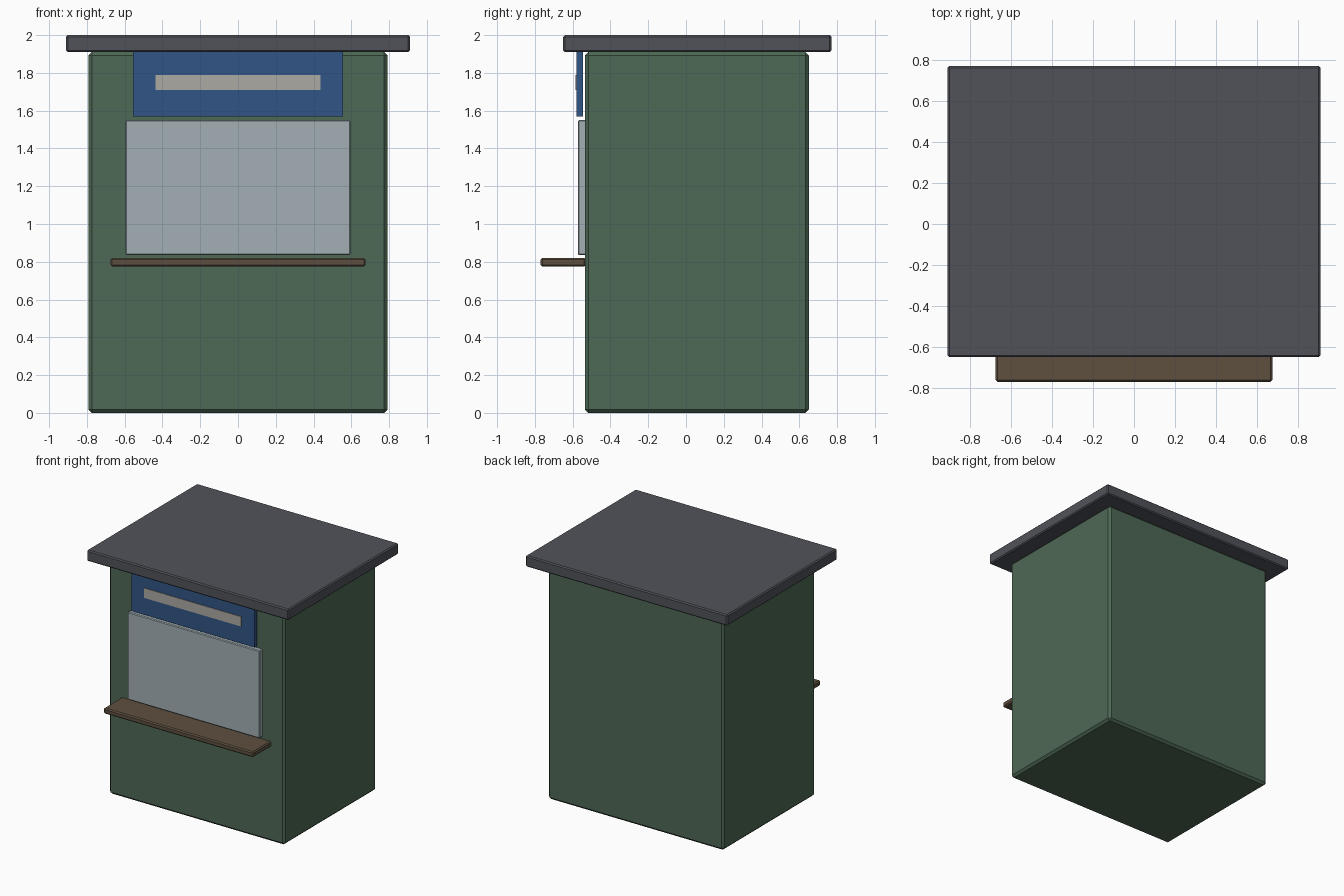
import bpy
import bmesh
from mathutils import Vector

if "Cube" in bpy.data.objects:
    bpy.data.objects.remove(bpy.data.objects["Cube"])


def material(name, rgb):
    m = bpy.data.materials.new(name)
    m.diffuse_color = (*rgb, 1)
    m.use_nodes = True
    m.node_tree.nodes["Principled BSDF"].inputs["Base Color"].default_value = m.diffuse_color
    return m


def box(name, lo, hi, mat, bevel=0.0, segments=1):
    """Box between two corners, with optionally bevelled edges."""
    lo, hi = Vector(lo), Vector(hi)
    centre, size = (lo + hi) / 2, hi - lo
    bm = bmesh.new()
    bmesh.ops.create_cube(bm, size=1)
    bmesh.ops.scale(bm, vec=size, verts=bm.verts)
    mesh = bpy.data.meshes.new(name)
    bm.to_mesh(mesh)
    bm.free()
    mesh.materials.append(mat)
    ob = bpy.data.objects.new(name, mesh)
    ob.location = centre
    bpy.context.collection.objects.link(ob)
    if bevel:
        mod = ob.modifiers.new("bevel", 'BEVEL')
        mod.width = bevel
        mod.segments = segments
    return ob


green = material("green_paint", (0.076, 0.14, 0.09))
slate = material("slate_roof", (0.082, 0.086, 0.102))
blue = material("blue_sign", (0.03, 0.09, 0.24))
metal = material("shutter_metal", (0.36, 0.43, 0.46))
wood = material("brown_wood", (0.112, 0.08, 0.05))
cream = material("cream_strip", (0.41, 0.4, 0.37))

# Cabin and overhanging roof
box("cabin_body", (-0.792, -0.535, 0), (0.792, 0.65, 1.91), green, 0.018)
box("roof", (-0.91, -0.65, 1.91), (0.91, 0.77, 2.0), slate, 0.009)

# Serving window shutter and counter
box("window_shutter", (-0.595, -0.573, 0.835), (0.595, -0.525, 1.55), metal, 0.006)
box("counter_shelf", (-0.675, -0.77, 0.775), (0.675, -0.53, 0.82), wood, 0.009)

# Sign board with a plain strip, standing just off the wall
box("sign_board", (-0.555, -0.579, 1.57), (0.555, -0.545, 1.912), blue)
box("sign_strip", (-0.437, -0.584, 1.71), (0.437, -0.576, 1.79), cream)
